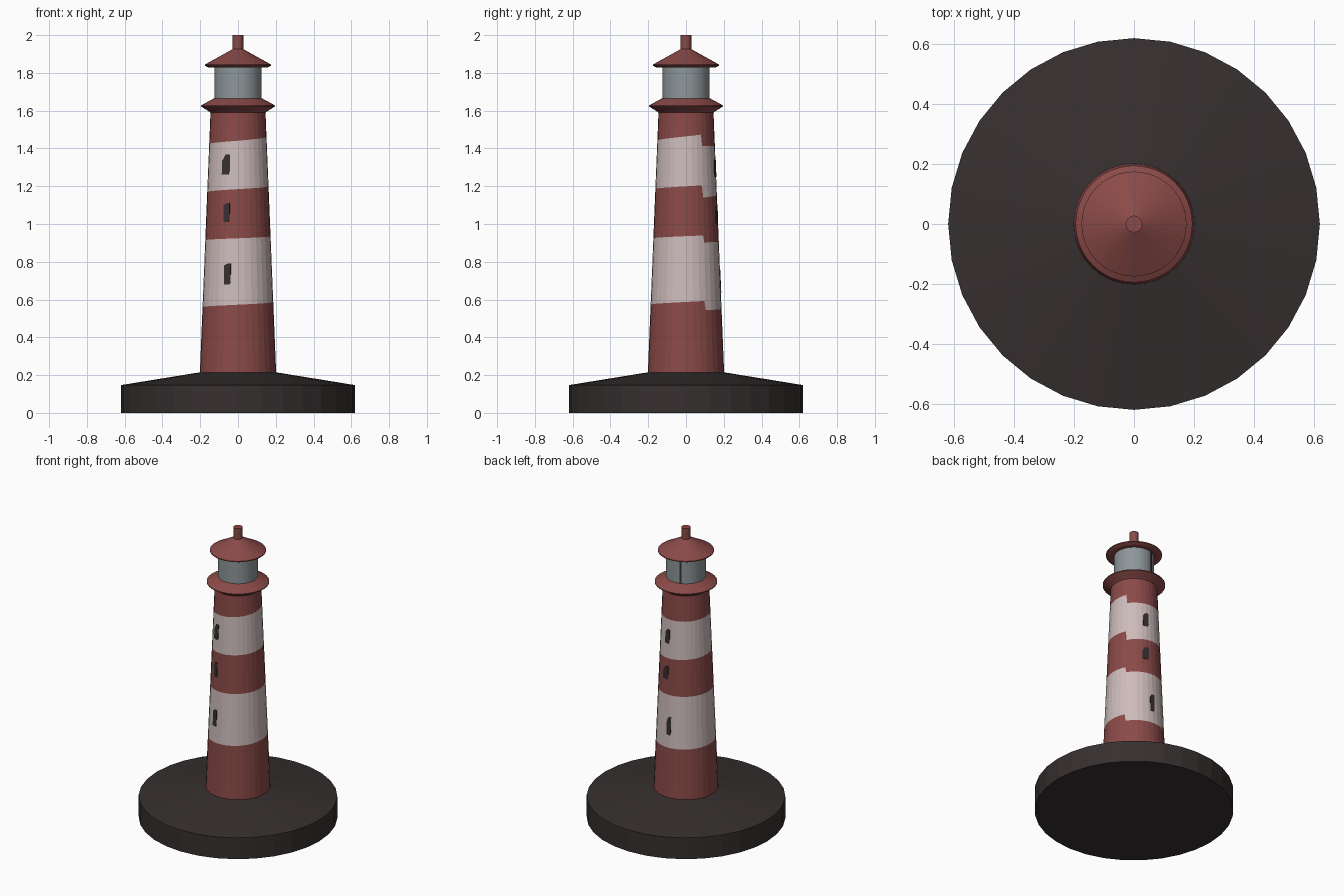
import bpy, bmesh, math

if "Cube" in bpy.data.objects:
    bpy.data.objects.remove(bpy.data.objects["Cube"])


def material(name, srgb):
    lin = [((c / 255 + 0.055) / 1.055) ** 2.4 for c in srgb]
    m = bpy.data.materials.new(name)
    m.diffuse_color = (*lin, 1)
    m.use_nodes = True
    m.node_tree.nodes["Principled BSDF"].inputs["Base Color"].default_value = m.diffuse_color
    return m


RED = material("faded red", (138, 74, 72))
WHITE = material("dusty white", (205, 188, 187))
DARK = material("dark stone", (54, 47, 47))
GREY = material("lantern grey", (142, 150, 154))


def finish(bm, name, mats):
    bmesh.ops.recalc_face_normals(bm, faces=bm.faces)
    me = bpy.data.meshes.new(name)
    bm.to_mesh(me)
    bm.free()
    for m in mats:
        me.materials.append(m)
    ob = bpy.data.objects.new(name, me)
    bpy.context.collection.objects.link(ob)
    return ob


def polar(r, deg, z):
    a = math.radians(deg)
    return (r * math.cos(a), r * math.sin(a), z)


def lathe(name, profile, sides, mat):
    """Turn an (r, z) profile, closed with caps at both ends."""
    bm = bmesh.new()
    rings = [[bm.verts.new(polar(r, i * 360 / sides, z)) for i in range(sides)]
             for r, z in profile]
    for lo, hi in zip(rings, rings[1:]):
        for i in range(sides):
            j = (i + 1) % sides
            bm.faces.new((lo[i], lo[j], hi[j], hi[i]))
    bm.faces.new(rings[0])
    bm.faces.new(rings[-1])
    return finish(bm, name, [mat])


# Tower surface: tapered 32-gon
SIDES, Z0, Z1, R0, R1 = 32, 0.21, 1.605, 0.202, 0.145
STEP = 360 / SIDES


def tower_point(deg, z, offset=0.0):
    r = R0 + (R1 - R0) * (z - Z0) / (Z1 - Z0)
    flat = math.cos(math.radians(STEP / 2)) / math.cos(math.radians(deg % STEP - STEP / 2))
    return polar(r * flat + offset, deg, z)


# Base
lathe("base", [(0.62, 0), (0.62, 0.147), (0.2, 0.215)], 32, DARK)

# Striped tower: stripe edges climb once around, then step down at the seam
SEAM = 33.75
edges = [(Z0, Z0, 1), (0.545, 0.593, 1.3), (0.903, 0.94, 1.3),
         (1.14, 1.205, 0.9), (1.412, 1.474, 1.8), (Z1, Z1, 1)]
angles = [SEAM + i * STEP for i in range(SIDES)] + [SEAM + 358]
bm = bmesh.new()
rings = [[bm.verts.new(tower_point(a, lo + (hi - lo) * ((a - SEAM) / 360) ** p))
          for a in angles] for lo, hi, p in edges]
n = len(angles)
for k in range(len(rings) - 1):
    for i in range(n):
        j = (i + 1) % n
        f = bm.faces.new((rings[k][i], rings[k][j], rings[k + 1][j], rings[k + 1][i]))
        f.material_index = k % 2
bm.faces.new(rings[0])
bm.faces.new(rings[-1])
finish(bm, "striped_tower", [RED, WHITE])


# Windows: thin dark plates on the tower wall
def window(name, deg, z, width, height, slant):
    r = R0 + (R1 - R0) * (z - Z0) / (Z1 - Z0)
    w = math.degrees(width / 2 / r)
    h = height / 2
    outline = [(-w, -h), (w * 0.6, -h), (w, -h * 0.7), (w, h),
               (-w * 0.1, h), (-w, h - slant)]
    b = bmesh.new()
    inner, outer = [[b.verts.new(tower_point(deg + a, z + dz, off)) for a, dz in outline]
                    for off in (-0.005, 0.003)]
    b.faces.new(inner)
    b.faces.new(outer)
    for i in range(6):
        j = (i + 1) % 6
        b.faces.new((inner[i], inner[j], outer[j], outer[i]))
    finish(b, name, [DARK])


for name, deg, z, w, h, s in [
        ("front_window_top", 246, 1.315, 0.045, 0.105, 0.035),
        ("front_window_middle", 249, 1.06, 0.034, 0.1, 0.01),
        ("front_window_low", 252, 0.735, 0.036, 0.11, 0.01),
        ("back_window_top", 78, 1.297, 0.038, 0.095, 0.02),
        ("back_window_middle", 76, 1.05, 0.044, 0.09, 0.03),
        ("back_window_low", 89, 0.697, 0.032, 0.12, 0.02)]:
    window(name, deg, z, w, h, s)

# Gallery, lantern room, roof and finial
lathe("gallery", [(0.145, 1.59), (0.155, 1.597), (0.195, 1.622), (0.195, 1.628),
                  (0.128, 1.665)], 48, RED)
lathe("lantern", [(0.124, 1.655), (0.124, 1.832)], 48, GREY)
lathe("roof", [(0.155, 1.828), (0.175, 1.838), (0.175, 1.844), (0.026, 1.927)], 48, RED)
lathe("finial", [(0.028, 1.915), (0.028, 2.0)], 24, RED)

# Dark bar on the lantern
bm = bmesh.new()
bmesh.ops.create_cube(bm, size=1)
for v in bm.verts:
    v.co.x = 0.123 + v.co.x * 0.007
    v.co.y *= 0.012
    v.co.z = 1.745 + v.co.z * 0.17
bar = finish(bm, "lantern_bar", [DARK])
bar.rotation_euler.z = math.radians(109)
